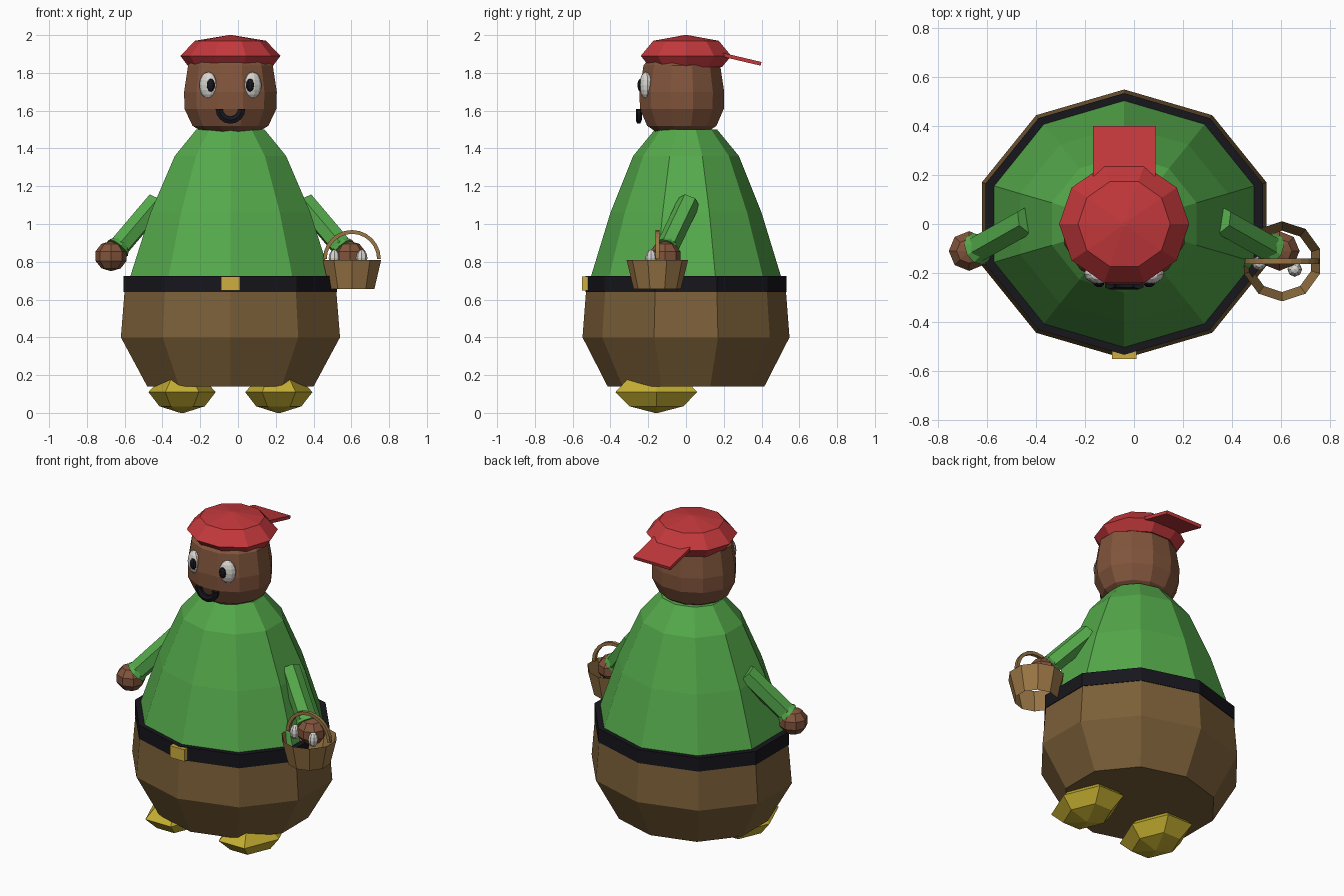
import bpy, bmesh, math
from mathutils import Vector, Matrix

if "Cube" in bpy.data.objects:
    bpy.data.objects.remove(bpy.data.objects["Cube"])

CX = -0.04  # symmetry axis of the figure


def mat(name, r, g, b):
    m = bpy.data.materials.new(name)
    m.diffuse_color = (r, g, b, 1)
    m.use_nodes = True
    m.node_tree.nodes["Principled BSDF"].inputs["Base Color"].default_value = m.diffuse_color
    return m


GREEN = mat("green", 0.09, 0.40, 0.07)
BROWN = mat("brown", 0.20, 0.115, 0.04)
SKIN = mat("skin", 0.22, 0.09, 0.045)
RED = mat("red", 0.55, 0.04, 0.045)
BLACK = mat("black", 0.008, 0.008, 0.012)
GOLD = mat("gold", 0.62, 0.42, 0.05)
YELLOW = mat("yellow", 0.55, 0.42, 0.03)
WHITE = mat("white", 0.7, 0.68, 0.64)
WICKER = mat("wicker", 0.32, 0.18, 0.06)


def finish(name, bm, material):
    bmesh.ops.recalc_face_normals(bm, faces=bm.faces)
    me = bpy.data.meshes.new(name)
    bm.to_mesh(me)
    bm.free()
    me.materials.append(material)
    ob = bpy.data.objects.new(name, me)
    bpy.context.collection.objects.link(ob)
    return ob


def lathe(name, rings, n, material, center=(CX, 0), phase=0.0, caps=True):
    """Stack of elliptical rings (z, rx, ry)."""
    bm = bmesh.new()
    loops = []
    for z, rx, ry in rings:
        loops.append([bm.verts.new((center[0] + rx * math.cos(phase + 2 * math.pi * i / n),
                                    center[1] + ry * math.sin(phase + 2 * math.pi * i / n), z))
                      for i in range(n)])
    for a, b in zip(loops, loops[1:]):
        for i in range(n):
            j = (i + 1) % n
            bm.faces.new((a[i], a[j], b[j], b[i]))
    if caps:
        bm.faces.new(loops[0])
        bm.faces.new(loops[-1])
    return finish(name, bm, material)


def ball(name, loc, size, material, seg=8, rings=5, turn=0.0):
    bm = bmesh.new()
    bmesh.ops.create_uvsphere(bm, u_segments=seg, v_segments=rings, radius=1)
    m = Matrix.Translation(loc) @ Matrix.Rotation(turn, 4, 'Z') @ Matrix.Diagonal((*size, 1))
    bmesh.ops.transform(bm, matrix=m, verts=bm.verts)
    return finish(name, bm, material)


def box(name, loc, size, material, tilt=0.0):
    bm = bmesh.new()
    bmesh.ops.create_cube(bm, size=1)
    m = Matrix.Translation(loc) @ Matrix.Rotation(tilt, 4, 'X') @ Matrix.Diagonal((*size, 1))
    bmesh.ops.transform(bm, matrix=m, verts=bm.verts)
    return finish(name, bm, material)


def rod(name, p, q, r1, r2, n, material):
    p, q = Vector(p), Vector(q)
    bm = bmesh.new()
    bmesh.ops.create_cone(bm, cap_ends=True, segments=n, radius1=r1, radius2=r2, depth=(q - p).length)
    rot = (q - p).to_track_quat('Z', 'Y').to_matrix().to_4x4()
    bmesh.ops.transform(bm, matrix=Matrix.Translation((p + q) / 2) @ rot, verts=bm.verts)
    return finish(name, bm, material)


def arc(name, center, radius, a0, a1, steps, ry, rr, n, material):
    """Arc tube in the xz plane; ry = half depth in y, rr = half thickness."""
    bm = bmesh.new()
    loops = []
    for k in range(steps + 1):
        a = math.radians(a0 + (a1 - a0) * k / steps)
        loop = []
        for i in range(n):
            t = 2 * math.pi * (i + 0.5) / n
            r = radius + rr * math.cos(t)
            loop.append(bm.verts.new((center[0] + r * math.cos(a), center[1] + ry * math.sin(t),
                                      center[2] + r * math.sin(a))))
        loops.append(loop)
    for a, b in zip(loops, loops[1:]):
        for i in range(n):
            j = (i + 1) % n
            bm.faces.new((a[i], a[j], b[j], b[i]))
    bm.faces.new(loops[0])
    bm.faces.new(loops[-1])
    return finish(name, bm, material)


P10 = math.pi / 2  # ten-sided rings with a corner facing front and back

# Torso
lathe("trousers", [(0.14, .463, .415), (0.40, .61, .548), (0.66, .588, .528)], 10, BROWN, phase=P10)
lathe("belt", [(0.64, .594, .533), (0.725, .594, .533)], 10, BLACK, phase=P10)
lathe("shirt", [(0.70, .565, .51), (1.06, .445, .40), (1.36, .31, .28), (1.50, .19, .165)],
      10, GREEN, phase=P10)
box("buckle", (CX, -0.53, 0.685), (0.10, 0.04, 0.075), GOLD)

# Head
lathe("head", [(1.48, .14, .13), (1.52, .208, .19), (1.61, .252, .23), (1.70, .254, .232),
               (1.84, .232, .21), (1.90, .17, .16)], 12, SKIN, center=(CX, -0.022), phase=math.pi / 12)

# Cap with brim at the back
lathe("cap", [(1.83, .22, .20), (1.89, .265, .252), (1.97, .188, .182), (2.0, .01, .01)], 10, RED)
box("cap_brim", (CX, 0.295, 1.872), (0.255, 0.21, 0.02), RED, tilt=-0.23)

# Face
for s, side in ((-1, "left"), (1, "right")):
    ball("eye_" + side, (CX + s * 0.117, -0.212, 1.735), (.05, .032, .07), WHITE, 10, 8, s * 0.4)
    ball("pupil_" + side, (CX + s * 0.104, -0.24, 1.735), (.024, .018, .035), BLACK, 8, 6, s * 0.3)
arc("mouth", (CX, -0.25, 1.61), 0.06, 180, 360, 8, 0.016, 0.022, 6, BLACK)

# Arms, hands and shoes
for s, side in ((-1, "left"), (1, "right")):
    wrist = Vector((CX + s * 0.585, -0.095, 0.885))
    shoulder = Vector((CX + s * 0.39, 0.015, 1.115))
    d = (wrist - shoulder).normalized()
    rod("arm_" + side, shoulder, wrist, 0.06, 0.06, 6, GREEN)
    rod("cuff_" + side, wrist - d * 0.015, wrist + d * 0.02, 0.05, 0.068, 10, GREEN)
    ball("hand_" + side, (CX + s * 0.632, -0.11, 0.83), (.087, .085, .08), SKIN, 8, 5)
    lathe("shoe_" + side, [(0.0, .01, .01), (0.035, .12, .165), (0.11, .178, .25), (0.18, .115, .175)],
          6, YELLOW, center=(CX + s * 0.256, -0.157))

# Basket with handle and eggs
B = (0.603, -0.152)
lathe("basket", [(0.655, .125, .125), (0.81, .163, .163)], 10, WICKER, center=B, phase=P10, caps=False)
arc("basket_handle", (B[0], B[1], 0.815), 0.143, 0, 180, 12, 0.015, 0.014, 4, WICKER)
for i, (x, y) in enumerate(((0.655, -0.185), (0.51, -0.16))):
    ball("egg_%d" % (i + 1), (x, y, 0.82), (.03, .03, .045), WHITE, 8, 6)
